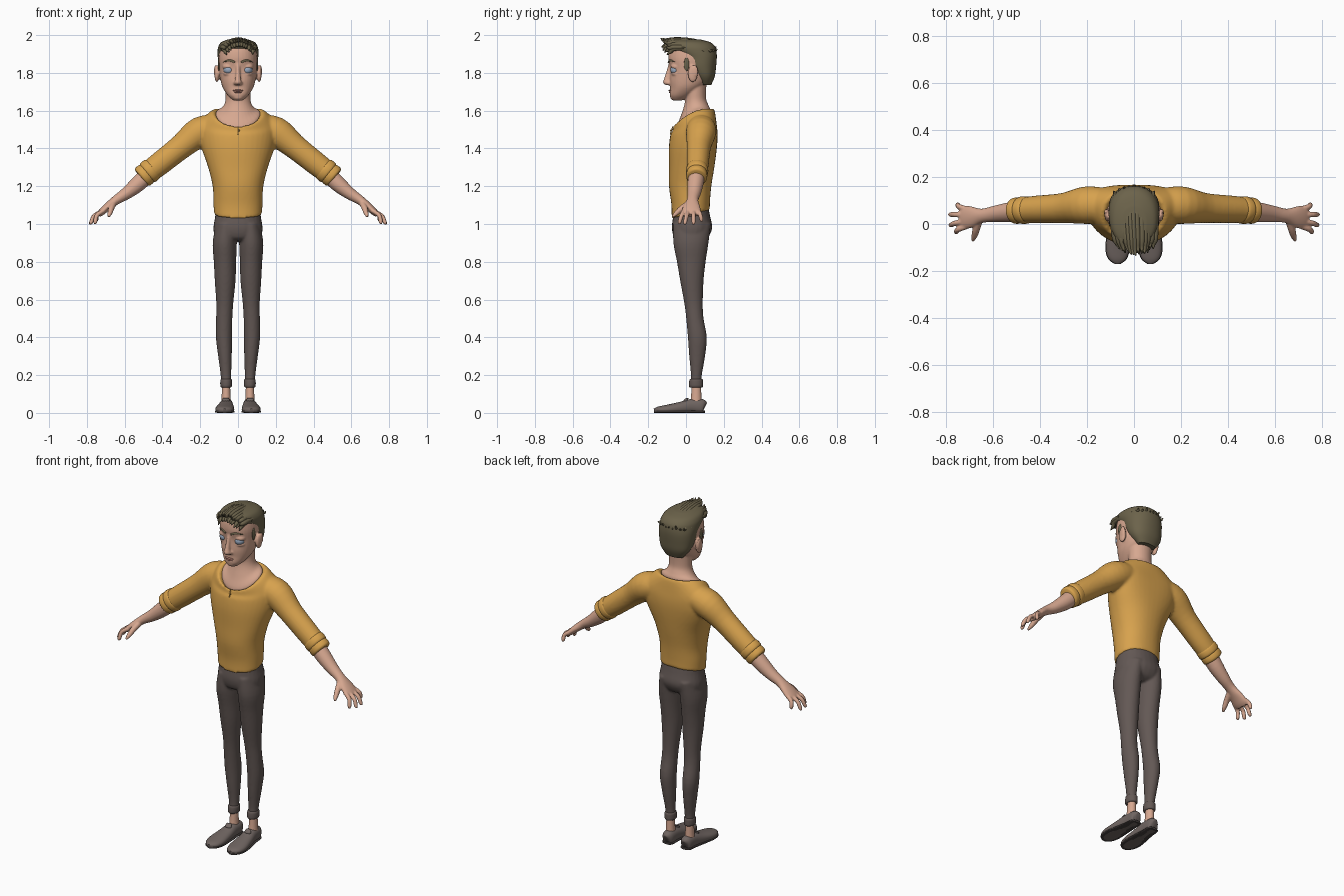
import bpy, bmesh, math, random
from mathutils import Vector, Matrix

random.seed(4)
COLOURS = {"shirt": (0.68, 0.36, 0.075), "skin": (0.68, 0.39, 0.28), "trouser": (0.125, 0.098, 0.09),
           "shoe": (0.16, 0.13, 0.12), "hair": (0.15, 0.125, 0.07), "eye": (0.32, 0.4, 0.52),
           "lip": (0.5, 0.23, 0.18), "sole": (0.06, 0.05, 0.047)}
MATS = {}
for key, rgb in COLOURS.items():
    MATS[key] = bpy.data.materials.new(key)
    MATS[key].diffuse_color = (*rgb, 1)


def spline(rows, sub):
    """Catmull-Rom resampling of rows padded to (x, y, z, rx, ry, tilt, saddle, bow)."""
    rows = [tuple(r) + (0,) * (8 - len(r)) for r in rows]
    p = [rows[0]] + rows + [rows[-1]]
    out = []
    for i in range(1, len(p) - 2):
        for s in range(sub):
            t = s / sub
            out.append([0.5 * (2 * b + (c - a) * t + (2 * a - 5 * b + 4 * c - d) * t * t
                               + (3 * b - a - 3 * c + d) * t ** 3)
                        for a, b, c, d in zip(p[i - 1], p[i], p[i + 1], p[i + 2])])
    return out + [list(rows[-1])]


def loft(bm, rows, ref=None, n=28, power=2.0, sub=4, both=False):
    """Loft of rings: horizontal rings, or a tube along the path if ref gives its width axis."""
    pts = spline(rows, sub)
    for side in ((1, -1) if both else (1,)):
        rings = []
        for i, (x, y, z, rx, ry, tilt, saddle, bow) in enumerate(pts):
            u, v = Vector((1, 0, 0)), Vector((0, 1, 0))
            if ref:
                t = Vector(pts[min(i + 1, len(pts) - 1)][:3]) - Vector(pts[max(i - 1, 0)][:3])
                t.normalize()
                u = (Vector(ref) - t * t.dot(Vector(ref))).normalized()
                v = t.cross(u)
            ring = []
            for k in range(n):
                c, s = math.cos(math.tau * k / n), math.sin(math.tau * k / n)
                cu = math.copysign(abs(c) ** (2 / power), c)
                sv = math.copysign(abs(s) ** (2 / power), s)
                q = Vector((x, y + bow * cu * cu, z + tilt * sv - saddle * sv * sv)) + u * rx * cu + v * ry * sv
                ring.append(bm.verts.new((q.x * side, q.y, q.z)))
            rings.append(ring)
        for a, b in zip(rings, rings[1:]):
            for k in range(n):
                bm.faces.new((a[k], a[(k + 1) % n], b[(k + 1) % n], b[k]))
        bm.faces.new(rings[0])
        bm.faces.new(rings[-1])


def blob(bm, c, r, both=False):
    for side in ((1, -1) if both else (1,)):
        m = Matrix.Translation((c[0] * side, c[1], c[2])) @ Matrix.Diagonal((*r, 1))
        bmesh.ops.create_uvsphere(bm, u_segments=20, v_segments=12, radius=1, matrix=m)


def finish(name, bm, mat, voxel=0, smooth=3, floor=False):
    if floor:
        for v in bm.verts:
            v.co.z = max(v.co.z, 0)
    bmesh.ops.recalc_face_normals(bm, faces=bm.faces)
    me = bpy.data.meshes.new(name)
    bm.to_mesh(me)
    bm.free()
    me.materials.append(MATS[mat])
    ob = bpy.data.objects.new(name, me)
    bpy.context.collection.objects.link(ob)
    if voxel:
        r = ob.modifiers.new("blend", "REMESH")
        r.mode, r.voxel_size, r.use_smooth_shade = "VOXEL", voxel, True
        s = ob.modifiers.new("soften", "SMOOTH")
        s.factor, s.iterations = 0.5, smooth
    return ob


Y, X = (0, 1, 0), (1, 0, 0)

# Shirt: torso with scooped collar, blended with both sleeves
bm = bmesh.new()
loft(bm, [(0, .025, 1.052, .127, .101, .022), (0, .025, 1.11, .13, .102, .01), (0, .022, 1.2, .134, .112),
          (0, .03, 1.3, .158, .12), (0, .036, 1.4, .192, .127, 0, 0, .02), (0, .042, 1.47, .205, .125, 0, 0, .03),
          (0, .045, 1.54, .197, .117, .02, .03, .03), (0, .04, 1.595, .137, .108, .045, .03),
          (0, .04, 1.57, .11, .085, .045, .03)], n=40, power=2.2)
loft(bm, [(.10, .08, 1.515, .07, .065), (.2, .08, 1.488, .08, .08), (.3, .068, 1.41, .064, .066),
          (.42, .062, 1.315, .058, .062), (.48, .058, 1.27, .054, .058)], Y, both=True)
finish("shirt", bm, "shirt", .008, 4)

# Rolled sleeve cuffs
bm = bmesh.new()
for a, b, r in (((.448, .06, 1.296), (.485, .058, 1.266), .064), ((.478, .058, 1.272), (.512, .056, 1.244), .061)):
    d = [tuple(Vector(a).lerp(Vector(b), t)) for t in (0, .15, .5, .85, 1)]
    loft(bm, [d[i] + (r * f * .92, r * f) for i, f in enumerate((.86, .97, 1, .97, .82))], Y, both=True, sub=2)
finish("sleeve_cuffs", bm, "shirt")

# Neck opening slit
bm = bmesh.new()
loft(bm, [(0, -.07, 1.515, .003, .003), (0, -.083, 1.475, .003, .003)], X, n=8)
blob(bm, (.006, -.081, 1.495), (.005, .004, .005))
finish("shirt_placket", bm, "shirt")

# Forearms and hands
bm = bmesh.new()
loft(bm, [(.47, .057, 1.27, .045, .045), (.53, .05, 1.212, .042, .042), (.59, .043, 1.163, .035, .033),
          (.645, .035, 1.127, .03, .025), (.69, .03, 1.092, .045, .021), (.722, .028, 1.063, .05, .018),
          (.738, .027, 1.048, .044, .013)], Y, both=True)
for y0, tip in ((-.01, (.762, -.037, 1.002)), (.014, (.787, -.007, 1.0)),
                (.04, (.788, .04, 1.0)), (.063, (.755, .085, 1.015))):
    a, t = Vector((.71, y0, 1.072)), Vector(tip)
    m = a.lerp(t, .5) + Vector((.011, 0, .009))
    loft(bm, [(*a, .012, .012), (*m, .0115, .0115), (*a.lerp(t, .88), .0105, .0105), (*t, .005, .005)],
         Y, n=12, both=True)
loft(bm, [(.655, .025, 1.115, .016, .018), (.67, -.02, 1.085, .016, .016), (.678, -.05, 1.058, .013, .013),
          (.686, -.072, 1.038, .006, .006)], X, n=12, both=True)
finish("forearms_and_hands", bm, "skin", .0042, 3)

# Trousers: pelvis blended with both legs
bm = bmesh.new()
loft(bm, [(0, .028, 1.10, .117, .088), (0, .03, 1.04, .121, .098), (0, .032, .98, .13, .107),
          (0, .027, .93, .122, .09), (0, .025, .91, .09, .06)], power=2.2)
loft(bm, [(.062, .032, 1.0, .055, .1), (.07, .026, .9, .064, .093), (.069, .028, .8, .059, .076),
          (.068, .031, .7, .055, .062), (.07, .04, .58, .045, .049), (.073, .047, .5, .043, .046),
          (.074, .06, .4, .043, .05), (.069, .059, .3, .036, .042), (.064, .055, .2, .028, .029),
          (.063, .053, .15, .027, .031)], both=True)
finish("trousers", bm, "trouser", .007, 3)

# Trouser turn-ups
bm = bmesh.new()
loft(bm, [(.063, .053, .135, .024, .032), (.063, .053, .139, .03, .037), (.063, .053, .158, .031, .037),
          (.063, .054, .176, .03, .035), (.063, .054, .18, .025, .029)], both=True, sub=2)
finish("trouser_turn_ups", bm, "trouser")

# Ankles
bm = bmesh.new()
loft(bm, [(.063, .052, .04, .027, .032), (.063, .054, .08, .024, .028), (.063, .055, .15, .021, .024)], both=True)
finish("ankles", bm, "skin")

# Shoes and soles
shoe = [(.06, .1, .03, .012, .022), (.06, .088, .033, .031, .039), (.062, .03, .036, .036, .038),
        (.066, -.03, .027, .044, .031), (.07, -.1, .018, .05, .025), (.07, -.148, .015, .038, .018),
        (.07, -.17, .013, .01, .009)]
bm = bmesh.new()
loft(bm, shoe, X, power=2.3, both=True)
loft(bm, [(.063, .01, .05, .02, .018), (.064, .0, .068, .02, .012), (.064, .01, .08, .015, .006)], both=True, n=16)
finish("shoes", bm, "shoe", floor=True)
bm = bmesh.new()
loft(bm, [(x, y, .006, rx + .002, .006) for x, y, z, rx, rz in shoe], X, power=4, both=True)
finish("shoe_soles", bm, "sole", floor=True)

# Head: skull, neck, nose, ears, eyelids
bm = bmesh.new()
loft(bm, [(0, -.045, 1.655, .026, .026), (0, -.028, 1.68, .054, .057), (0, 0, 1.72, .08, .084),
          (0, .016, 1.76, .092, .103), (0, .025, 1.82, .1, .109), (0, .0275, 1.88, .103, .121),
          (0, .03, 1.94, .09, .11), (0, .03, 1.965, .05, .06)], power=2.25, n=36)
loft(bm, [(0, .04, 1.55, .112, .085, .045, .03), (0, .04, 1.588, .118, .09, .045, .03),
          (0, .045, 1.613, .085, .073, .03, .012), (0, .05, 1.65, .067, .057, .01, 0),
          (0, .05, 1.7, .066, .056), (0, .05, 1.76, .07, .06)])
loft(bm, [(0, -.08, 1.85, .013, .012), (0, -.09, 1.81, .011, .013), (0, -.098, 1.77, .015, .018),
          (0, -.1, 1.748, .02, .022), (0, -.095, 1.735, .014, .012)], n=16)
blob(bm, (.013, -.092, 1.747), (.011, .014, .01), True)
blob(bm, (0, -.066, 1.672), (.028, .018, .016))
blob(bm, (.112, .036, 1.795), (.013, .026, .045), True)
blob(bm, (.119, .045, 1.808), (.008, .02, .034), True)
blob(bm, (.048, -.05, 1.833), (.034, .031, .02), True)
blob(bm, (.048, -.05, 1.796), (.031, .028, .014), True)
finish("head_and_neck", bm, "skin", .005, 3)

# Eyes
bm = bmesh.new()
blob(bm, (.048, -.054, 1.816), (.029, .029, .026), True)
finish("eyes", bm, "eye")

# Lips
bm = bmesh.new()
blob(bm, (0, -.08, 1.707), (.028, .012, .005))
blob(bm, (0, -.079, 1.698), (.023, .012, .006))
finish("lips", bm, "lip")

# Eyebrows
bm = bmesh.new()
loft(bm, [(.017, -.093, 1.856, .004, .005), (.045, -.084, 1.866, .004, .006), (.078, -.06, 1.858, .002, .002)],
     Y, n=8, both=True)
finish("eyebrows", bm, "hair")

# Hair: close-cropped sides and back
bm = bmesh.new()
loft(bm, [(0, .105, 1.735, .055, .028), (0, .096, 1.78, .089, .056), (0, .08, 1.83, .103, .079),
          (0, .07, 1.88, .107, .093), (0, .045, 1.915, .108, .116), (0, .03, 1.94, .104, .124),
          (0, .015, 1.963, .088, .112), (0, 0, 1.978, .05, .07)], power=2.2, n=36)
blob(bm, (.101, .003, 1.845), (.006, .014, .035), True)
finish("hair_cap", bm, "hair")

# Hair: swept locks running from the crown to the raised quiff
bm = bmesh.new()
for layer in range(2):
    for i in range(13):
        x = (i - 6) * .0145 + random.uniform(-.004, .004)
        drop = 5 * x * x + layer * .012
        tip = -.128 + 3.5 * x * x + random.uniform(-.008, .008)
        loft(bm, [(x * .7, .15 - 3 * x * x, 1.915, .005, .004), (x, .09, 1.957 - drop, .012, .009),
                  (x, .02, 1.974 - drop, .013, .011),
                  (x * .95 + .004, -.06, 1.977 - drop, .013, .012),
                  (x * .85 + .006, tip + .02, 1.972 - drop - layer * .012, .009, .01),
                  (x * .8 + .01, tip, 1.985 - drop * 1.2 - layer * .03, .002, .002)], X, n=8, sub=3)
for i in range(9):
    x = (i - 4) * .018
    loft(bm, [(x, .11, 1.93, .012, .01), (x * 1.1, .148 - 4 * x * x, 1.915, .01, .008),
              (x * 1.2, .166 - 5 * x * x, 1.925 + random.uniform(-.01, .015), .002, .002)], X, n=8, sub=3)
finish("hair_locks", bm, "hair")

# Smooth shading with crisp cap edges
bpy.ops.object.select_all(action="SELECT")
bpy.context.view_layer.objects.active = bpy.context.selected_objects[0]
bpy.ops.object.shade_smooth_by_angle(angle=math.radians(50))
